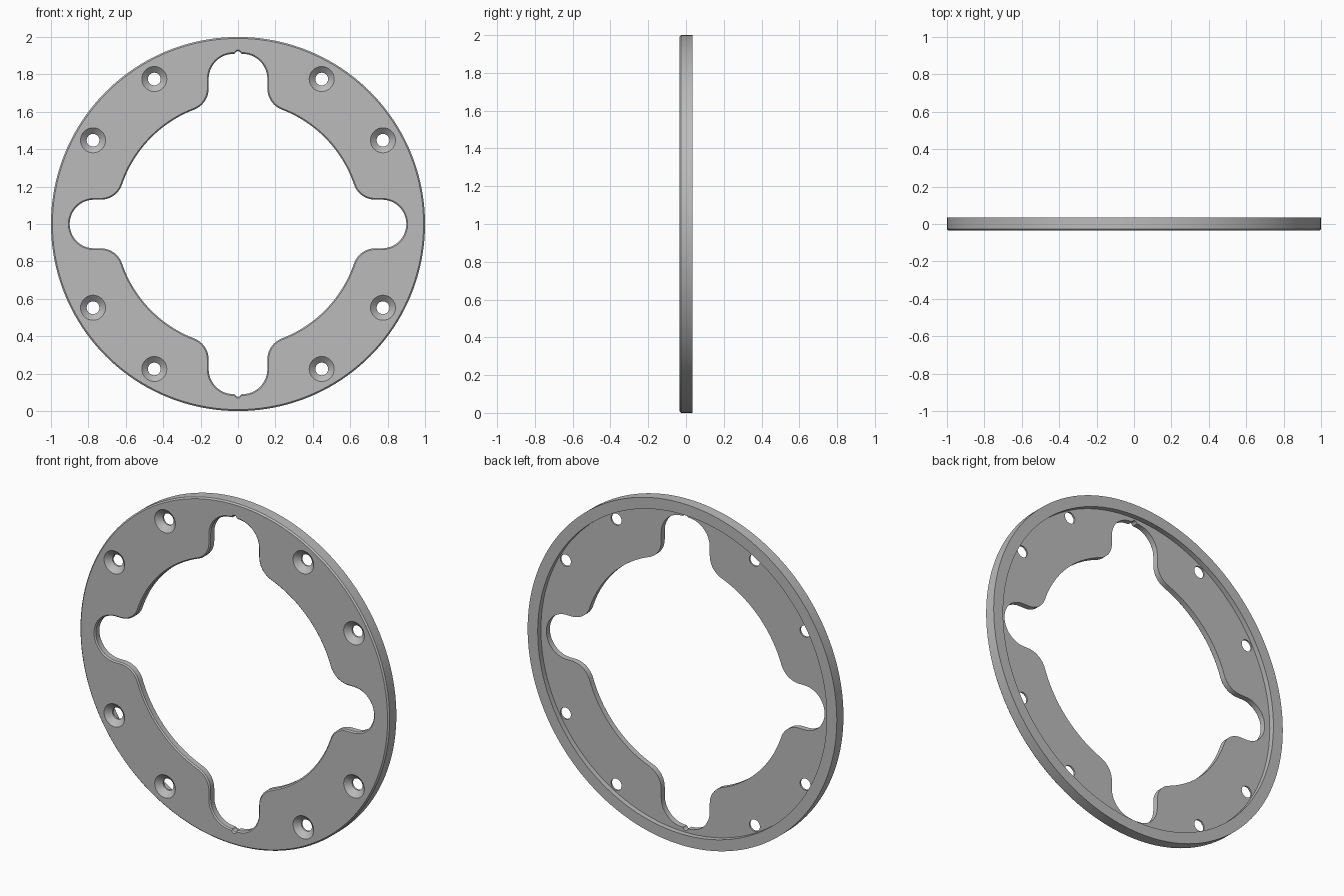
import bpy, bmesh
from math import sin, cos, pi, atan2, sqrt, radians

cube = bpy.data.objects.get("Cube")
if cube:
    bpy.data.objects.remove(cube, do_unlink=True)

FRONT, BACK, FLOOR = -0.035, 0.035, 0.005   # plate depth and recess floor


def arc(cx, cz, r, a0, a1, n):
    """Points on an arc, angles in radians."""
    return [(cx + r * cos(a0 + (a1 - a0) * i / n),
             cz + r * sin(a0 + (a1 - a0) * i / n)) for i in range(n + 1)]


def circle(r, n, cx=0, cz=0):
    return arc(cx, cz, r, 0, 2 * pi, n)[:-1]


def loft(name, sections):
    """Closed solid through (outline, y) sections."""
    bm = bmesh.new()
    rings = [[bm.verts.new((x, y, z + 1)) for x, z in pts] for pts, y in sections]
    for a, b in zip(rings, rings[1:]):
        for i in range(len(a)):
            j = (i + 1) % len(a)
            bm.faces.new((a[i], a[j], b[j], b[i]))
    bm.faces.new(rings[0])
    bm.faces.new(rings[-1][::-1])
    bmesh.ops.recalc_face_normals(bm, faces=bm.faces)
    mesh = bpy.data.meshes.new(name)
    bm.to_mesh(mesh)
    bm.free()
    obj = bpy.data.objects.new(name, mesh)
    bpy.context.collection.objects.link(obj)
    return obj


def opening(d):
    """Four-lobed opening outline, grown outward by d."""
    bore, side, top, fillet = 0.655, 0.13, 0.157, 0.12
    reach = bore + fillet
    az, bx = side + fillet, top + fillet
    ax, bz = sqrt(reach**2 - az**2), sqrt(reach**2 - bx**2)
    r = fillet - d
    q = arc(0.77, 0, side + d, 0, pi / 2, 16)                       # side lobe
    q += arc(ax, az, r, -pi / 2, atan2(-az, -ax), 12)               # fillet
    q += arc(0, 0, bore + d, atan2(az, ax), atan2(bz, bx), 24)[1:-1]
    q += arc(bx, bz, r, atan2(-bz, -bx), -pi, 12)                   # fillet
    q += arc(0.022, 0.775, top - 0.022 + d, 0, pi / 2, 14)          # top lobe
    q += arc(0, 0.908 + d, 0.016, radians(10), pi / 2, 5)           # key notch
    half = q + [(-x, z) for x, z in q[-2::-1]]
    return half + [(x, -z) for x, z in half[-2:0:-1]]


# Disc with chamfered front edge and raised rim at the back
plate = loft("ring_plate", [
    (circle(0.992, 160), FRONT), (circle(1, 160), FRONT + 0.008),
    (circle(1, 160), BACK), (circle(0.935, 160), BACK),
    (circle(0.935, 160), FLOOR)])

# Lobed opening with a small front chamfer
cutters = [loft("opening_cutter", [
    (opening(0.007), FRONT - 0.02), (opening(0.007), FRONT),
    (opening(0), FRONT + 0.007), (opening(0), BACK + 0.02)])]

# Eight countersunk screw holes
for quarter in range(4):
    for angle in (30, 60):
        a = radians(angle + 90 * quarter)
        x, z = 0.895 * cos(a), 0.895 * sin(a)
        cutters.append(loft("screw_hole_cutter", [
            (circle(r, 32, x, z), y) for r, y in (
                (0.067, FRONT - 0.02), (0.067, FRONT),
                (0.034, FRONT + 0.03), (0.034, BACK + 0.02))]))

for cutter in cutters:
    cutter.hide_render = True
    mod = plate.modifiers.new("cut", 'BOOLEAN')
    mod.operation = 'DIFFERENCE'
    mod.solver = 'EXACT'
    mod.object = cutter

# Bake the cuts and drop the helpers
graph = bpy.context.evaluated_depsgraph_get()
result = bpy.data.meshes.new_from_object(plate.evaluated_get(graph))
plate.modifiers.clear()
plate.data = result
for cutter in cutters:
    bpy.data.objects.remove(cutter, do_unlink=True)

# Plain grey metal
grey = bpy.data.materials.new("grey_metal")
grey.use_nodes = True
colour = (0.5, 0.5, 0.5, 1)
grey.diffuse_color = colour
grey.node_tree.nodes["Principled BSDF"].inputs["Base Color"].default_value = colour
plate.data.materials.clear()
plate.data.materials.append(grey)

bpy.ops.object.select_all(action='DESELECT')
plate.select_set(True)
bpy.context.view_layer.objects.active = plate
bpy.ops.object.shade_smooth_by_angle(angle=radians(25))
